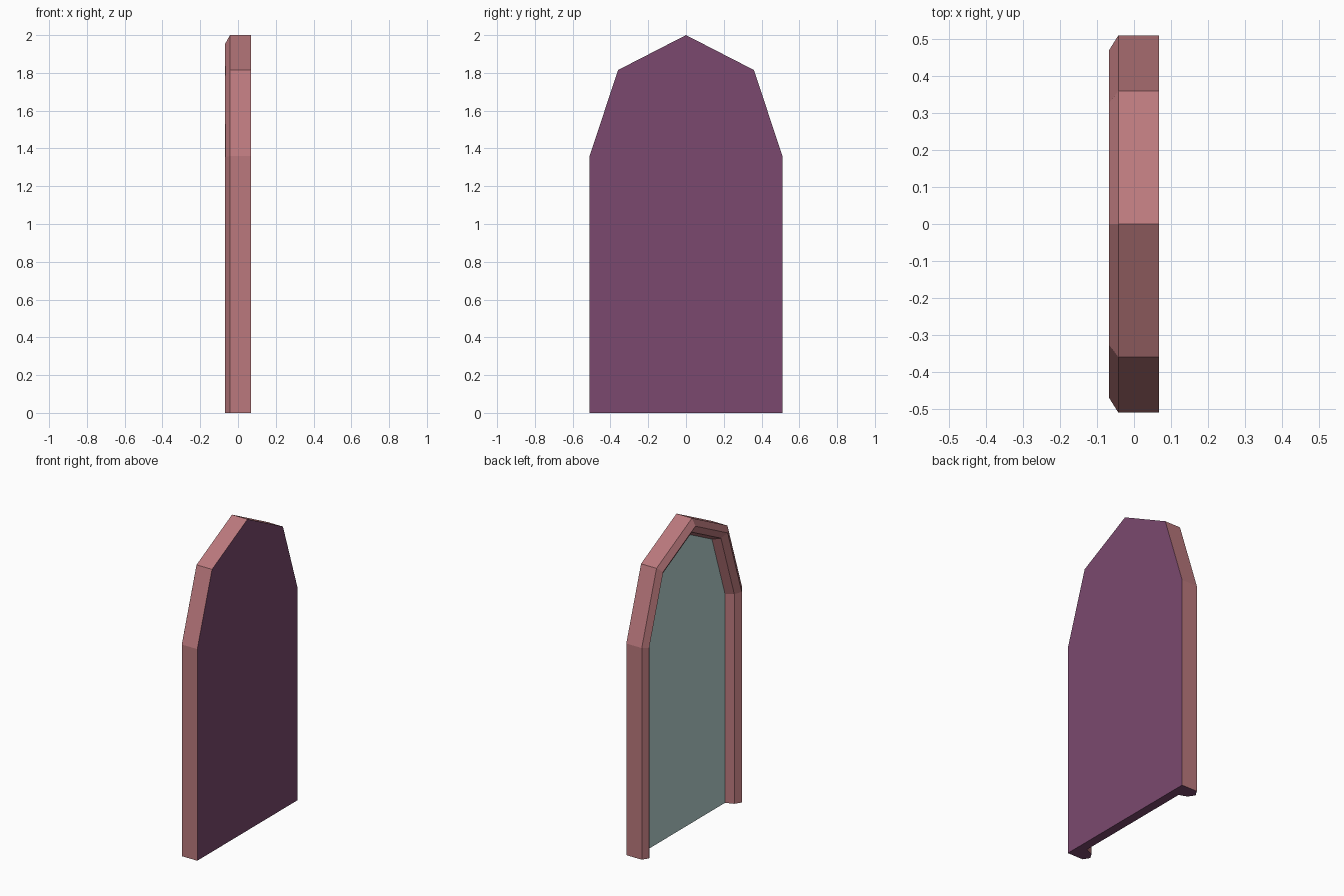
import bpy
import bmesh
from mathutils import Vector

if "Cube" in bpy.data.objects:
    bpy.data.objects.remove(bpy.data.objects["Cube"], do_unlink=True)


def make_material(name, srgb):
    rgba = [(c / 255) ** 2.2 for c in srgb] + [1.0]
    mat = bpy.data.materials.new(name)
    mat.use_nodes = True
    mat.diffuse_color = rgba
    mat.node_tree.nodes["Principled BSDF"].inputs["Base Color"].default_value = rgba
    return mat


pink = make_material("dusty pink", (185, 120, 124))
purple = make_material("plum purple", (122, 74, 110))
teal = make_material("pale teal", (182, 211, 209))

# Arch outline in (y, z), from one foot over the peak to the other
half = [(-0.51, 0), (-0.51, 1.36), (-0.36, 1.815)]
outline = [Vector(p) for p in half + [(0, 2)] + [(-y, z) for y, z in reversed(half)]]

# Frame section: (x, inset from the outline), from back to pane
section = [(0.0675, 0), (-0.0425, 0), (-0.0675, 0.04), (-0.0425, 0.08), (0.01, 0.10)]

# Centres of the cracked pieces in (y, z)
centres = [Vector(p) for p in (
    (-0.12, 1.3), (-0.2, 0.62), (0.36, 0.88), (0.2, 0.15), (0.36, 1.5), (-0.1, 1.69),
    (-0.58, 1.36), (-0.4, 1.77), (-0.06, 1.89), (-0.52, 0.13), (-0.29, 0.06))]


def inset_outline(distance):
    """Mitred inset; the feet only move sideways."""
    normals = []
    for a, b in zip(outline, outline[1:]):
        d = (b - a).normalized()
        normals.append(Vector((d.y, -d.x)))
    result = []
    for i, p in enumerate(outline):
        n1, n2 = normals[max(i - 1, 0)], normals[min(i, len(normals) - 1)]
        result.append(p + (n1 + n2) * distance / (1 + n1.dot(n2)))
    return result


rings = [[Vector((x, p.x, p.y)) for p in inset_outline(d)] for x, d in section]


def build_part(name, faces, mat):
    """Make an object from polygons, divided along the crack lines."""
    whole = bmesh.new()
    for pts in faces:
        whole.faces.new([whole.verts.new(p) for p in pts])
    bmesh.ops.remove_doubles(whole, verts=whole.verts, dist=1e-5)
    mesh = bpy.data.meshes.new(name)
    joined = bmesh.new()
    for c in centres:
        piece = whole.copy()
        for other in centres:
            if other is c:
                continue
            mid, away = (c + other) / 2, other - c
            bmesh.ops.bisect_plane(
                piece, geom=piece.verts[:] + piece.edges[:] + piece.faces[:],
                plane_co=(0, mid.x, mid.y), plane_no=(0, away.x, away.y), clear_outer=True)
        piece.to_mesh(mesh)
        joined.from_mesh(mesh)
        piece.free()
    bmesh.ops.remove_doubles(joined, verts=joined.verts, dist=1e-5)
    joined.to_mesh(mesh)
    joined.free()
    whole.free()
    mesh.materials.append(mat)
    obj = bpy.data.objects.new(name, mesh)
    bpy.context.collection.objects.link(obj)


# Arched frame: sides, ridged front and reveal
frame = [(r[i], r[i + 1], s[i + 1], s[i])
         for r, s in zip(rings, rings[1:]) for i in range(len(outline) - 1)]
build_part("arched_frame", frame, pink)

# Recessed pane facing -x
build_part("recessed_pane", [rings[-1]], teal)

# Flat back slab and the underside joining both feet
underside = [r[0] for r in rings] + [r[-1] for r in reversed(rings)]
build_part("back_slab", [rings[0][::-1], underside], purple)
